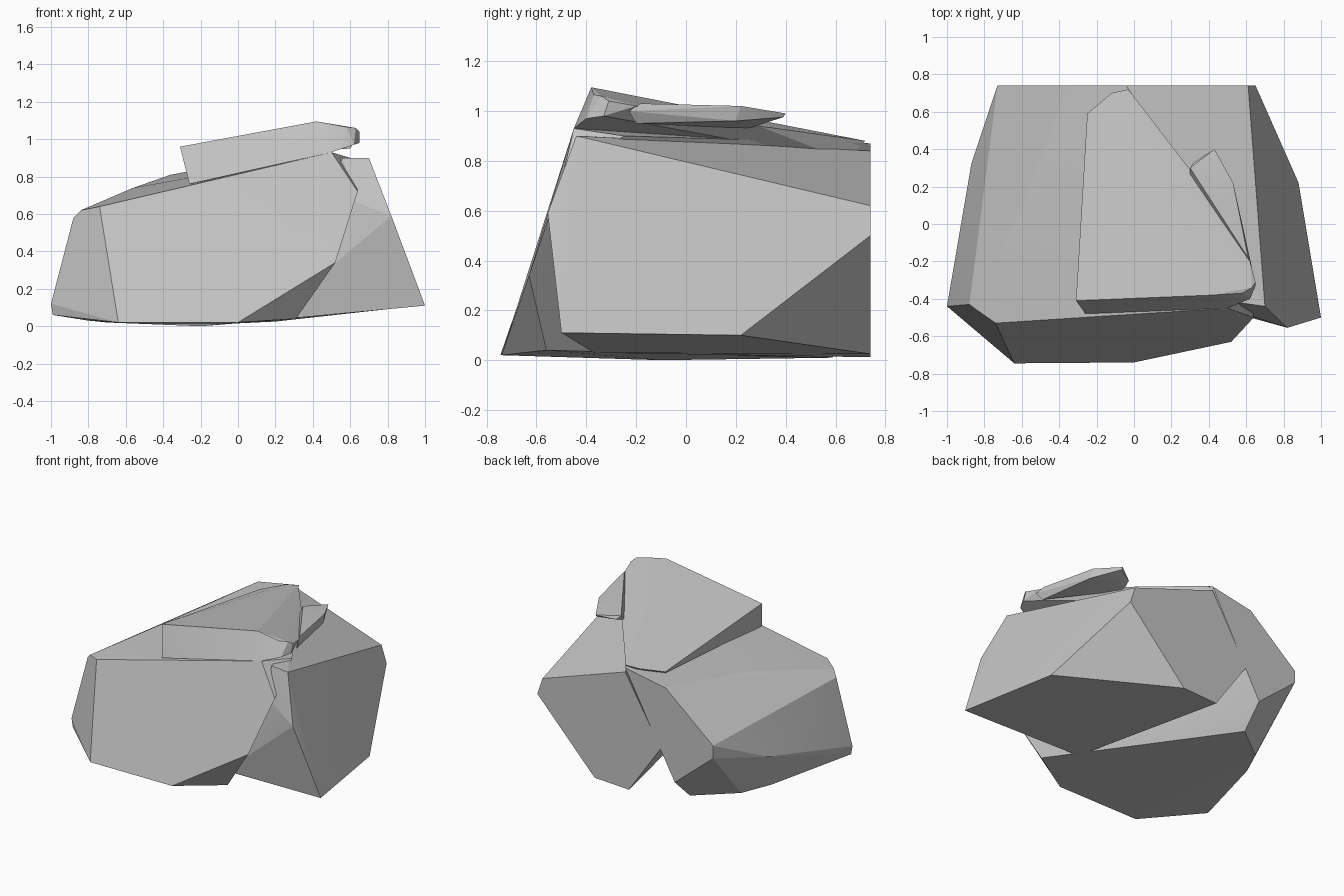
import bpy, bmesh, math

stone = bpy.data.materials.new("grey stone")
stone.diffuse_color = (0.55, 0.55, 0.55, 1)


def chipped_rock(name, corners):
    """Faceted rock: the convex hull around a few corner points."""
    bm = bmesh.new()
    for c in corners:
        bm.verts.new(c)
    res = bmesh.ops.convex_hull(bm, input=bm.verts)
    loose = [v for v in bm.verts if not v.link_faces]
    bmesh.ops.delete(bm, geom=loose, context='VERTS')
    # merge nearly coplanar triangles into broad facets
    bmesh.ops.dissolve_limit(bm, angle_limit=math.radians(3),
                             verts=bm.verts, edges=bm.edges)
    bmesh.ops.recalc_face_normals(bm, faces=bm.faces)
    me = bpy.data.meshes.new(name)
    bm.to_mesh(me)
    bm.free()
    me.materials.append(stone)
    ob = bpy.data.objects.new(name, me)
    bpy.context.collection.objects.link(ob)
    bpy.ops.object.select_all(action='DESELECT')
    ob.select_set(True)
    bpy.context.view_layer.objects.active = ob
    bpy.ops.object.shade_smooth_by_angle(angle=math.radians(12))
    return ob


# large boulder on the left
chipped_rock("left_boulder", [
    # underside
    (-0.64, -0.745, 0.02), (0.0, -0.74, 0.02), (0.31, -0.56, 0.04),
    (-0.2, -0.1, 0.0), (-0.44, 0.585, 0.01), (-0.70, 0.38, 0.02),
    (-0.80, 0.18, 0.03), (-0.99, -0.44, 0.06), (-1.0, -0.44, 0.12),
    # front face
    (0.52, -0.63, 0.34), (0.64, -0.5, 0.72), (0.50, -0.45, 0.93),
    (-0.74, -0.53, 0.64), (-0.84, -0.46, 0.62), (-0.88, -0.43, 0.58),
    # back face
    (-0.04, 0.74, 0.87), (-0.36, 0.74, 0.81), (-0.73, 0.74, 0.50),
    (-0.73, 0.74, 0.41), (-0.43, 0.74, 0.16), (-0.32, 0.74, 0.37),
    # top shoulder and left flank
    (-0.56, 0.1, 0.74), (-0.87, 0.32, 0.30), (0.60, -0.25, 0.90),
])

# boulder leaning in from the right
chipped_rock("right_boulder", [
    # underside
    (1.0, -0.5, 0.11), (0.88, 0.22, 0.10), (0.20, 0.74, 0.025),
    (-0.07, 0.74, 0.012), (0.155, -0.37, 0.03),
    # back face
    (0.65, 0.74, 0.50), (0.61, 0.74, 0.62), (-0.04, 0.74, 0.84),
    (-0.32, 0.74, 0.37),
    # front and top
    (0.82, -0.555, 0.59), (0.70, -0.44, 0.90), (0.56, -0.42, 0.90),
    (0.62, -0.49, 0.67),
])

# tilted slab lying on top
chipped_rock("top_slab", [
    (-0.31, -0.41, 0.96), (0.42, -0.38, 1.095), (0.58, -0.37, 1.065),
    (0.63, -0.34, 1.06), (0.65, -0.31, 1.04), (0.65, -0.33, 0.98),
    (0.62, -0.2, 1.02), (0.30, 0.29, 0.94), (-0.03, 0.72, 0.88),
    (-0.12, 0.70, 0.87), (-0.25, 0.59, 0.84),
    (-0.26, -0.48, 0.76), (0.50, -0.45, 0.93), (0.62, -0.4, 0.97),
    (-0.2, 0.5, 0.75), (0.0, 0.65, 0.80),
])

# thin shard sticking out beside the slab
chipped_rock("side_shard", [
    (0.43, 0.40, 0.99), (0.53, 0.22, 1.02), (0.61, -0.18, 1.03),
    (0.63, -0.23, 1.0), (0.30, 0.30, 0.98), (0.32, 0.33, 0.96),
    (0.43, 0.39, 0.975), (0.53, 0.20, 0.96), (0.60, -0.2, 0.95),
    (0.30, 0.25, 0.93),
])
